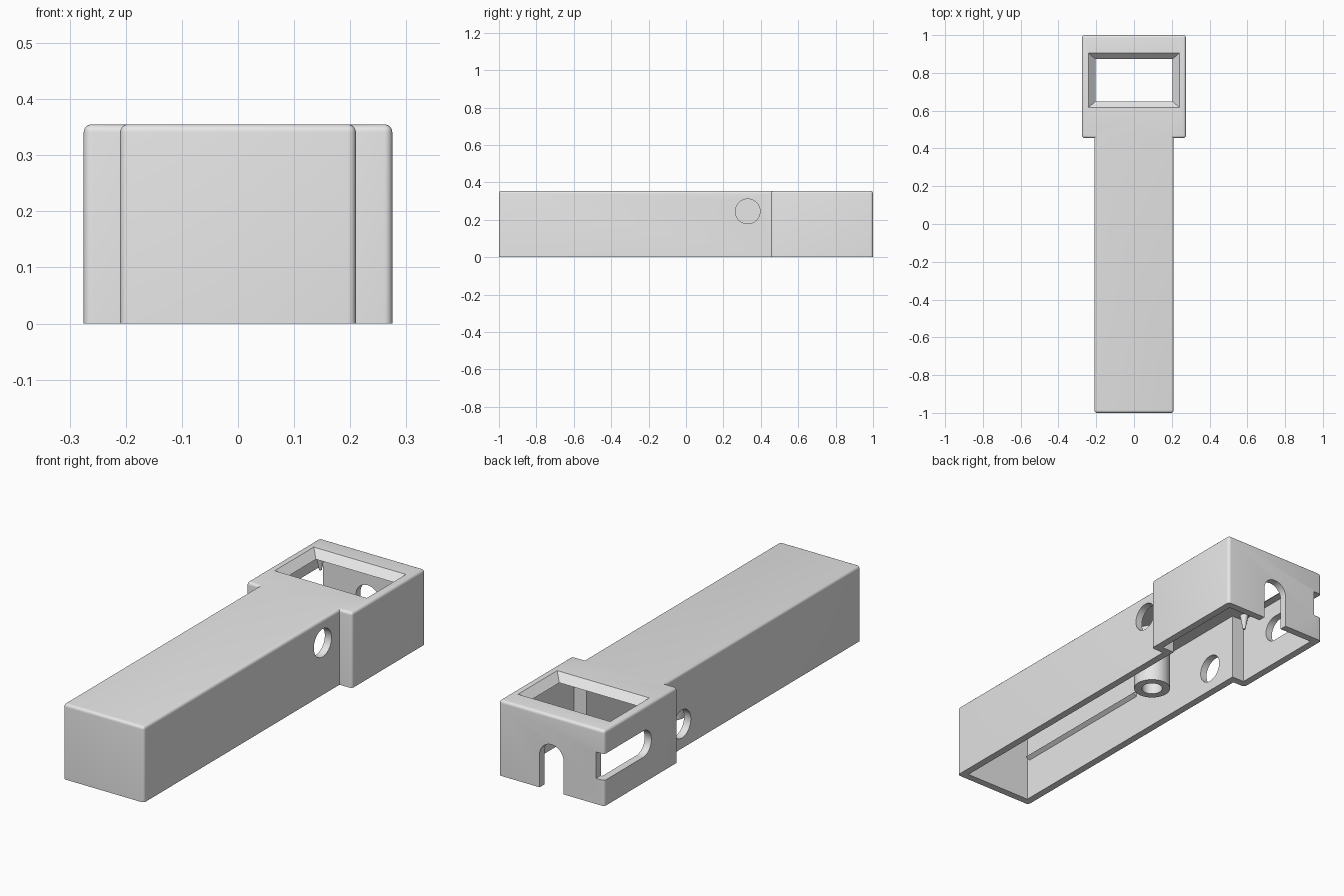
import bpy, bmesh, math
from mathutils import Matrix, Vector

cube = bpy.data.objects.get("Cube")
if cube:
    bpy.data.objects.remove(cube, do_unlink=True)

HEIGHT, WALL = 0.355, 0.035
CEILING = HEIGHT - WALL

grey = bpy.data.materials.new("plain grey")
grey.use_nodes = True
colour = (0.8, 0.8, 0.8, 1)
grey.diffuse_color = colour
grey.node_tree.nodes["Principled BSDF"].inputs["Base Color"].default_value = colour


def make_object(name, bm):
    bmesh.ops.recalc_face_normals(bm, faces=bm.faces)
    mesh = bpy.data.meshes.new(name)
    bm.to_mesh(mesh)
    bm.free()
    mesh.materials.append(grey)
    obj = bpy.data.objects.new(name, mesh)
    bpy.context.collection.objects.link(obj)
    return obj


def extrude(bm, points, offset):
    face = bm.faces.new([bm.verts.new(p) for p in points])
    new = bmesh.ops.extrude_face_region(bm, geom=[face])["geom"]
    bmesh.ops.translate(bm, vec=offset, verts=[v for v in new if isinstance(v, bmesh.types.BMVert)])


def case_solid(name, inset, z0, z1, rounding=0):
    """Narrow handle and wide head as one T-shaped block."""
    body, head = 0.21 - inset, 0.275 - inset
    right = [(body, -1 + inset), (body, 0.455 + inset), (head, 0.455 + inset), (head, 1 - inset)]
    outline = right + [(-x, y) for x, y in reversed(right)]
    bm = bmesh.new()
    extrude(bm, [(x, y, z0) for x, y in outline], (0, 0, z1 - z0))
    bmesh.ops.recalc_face_normals(bm, faces=bm.faces)
    if rounding:
        edges = [e for e in bm.edges
                 if e.is_convex and max(v.co.z for v in e.verts) > z0]
        bmesh.ops.bevel(bm, geom=edges, offset=rounding, segments=5,
                        profile=0.5, affect='EDGES', clamp_overlap=True)
    return make_object(name, bm)


def arc(radius, start, end, steps):
    angles = [math.radians(start + (end - start) * i / steps) for i in range(steps + 1)]
    return [(radius * math.cos(a), radius * math.sin(a)) for a in angles]


def prism(name, points, offset):
    bm = bmesh.new()
    extrude(bm, points, offset)
    return make_object(name, bm)


def cut(target, cutter):
    cutter.hide_render = True
    mod = target.modifiers.new("cut", 'BOOLEAN')
    mod.operation, mod.solver, mod.object = 'DIFFERENCE', 'EXACT', cutter
    bpy.context.view_layer.objects.active = target
    bpy.ops.object.modifier_apply(modifier=mod.name)
    bpy.data.objects.remove(cutter, do_unlink=True)


def smooth(obj):
    bpy.ops.object.select_all(action='DESELECT')
    obj.select_set(True)
    bpy.context.view_layer.objects.active = obj
    bpy.ops.object.shade_smooth_by_angle(angle=math.radians(30))


# Hollow case, open underneath
case = case_solid("case", 0, 0, HEIGHT, 0.014)
cut(case, case_solid("cavity_cutter", WALL, -0.1, CEILING))

# Display window with sloping sides
bm = bmesh.new()
bmesh.ops.create_cube(bm, size=1)
for v in bm.verts:
    top = v.co.z > 0
    grow = 0.02 if top else -0.02
    half_x = (0.24 if top else 0.205) + grow
    half_y = (0.145 if top else 0.112) + grow
    v.co = Vector((math.copysign(half_x, v.co.x),
                   0.761 + math.copysign(half_y, v.co.y),
                   HEIGHT + 0.02 if top else CEILING - 0.02))
cut(case, make_object("window_cutter", bm))

# Round side holes, one higher than the other
for side, z in ((1, 0.245), (-1, 0.115)):
    ring = [(side * 0.16, 0.33 + a, z + b) for a, b in arc(0.066, 0, 360, 48)[:-1]]
    cut(case, prism("hole_cutter", ring, (side * 0.08, 0, 0)))

# Arched cable notch in the back wall
arch = [(0.0625, -0.1)] + [(a, 0.155 + b) for a, b in arc(0.0625, 0, 180, 24)] + [(-0.0625, -0.1)]
cut(case, prism("arch_cutter", [(x, 0.9, z) for x, z in arch], (0, 0.2, 0)))

# Round-ended slot running out through the back corner
slot = [(1.1, 0.121)] + [(0.712 - b, 0.183 - a) for a, b in arc(0.062, 0, 180, 24)] + [(1.1, 0.245)]
cut(case, prism("slot_cutter", [(-0.232, y, z) for y, z in slot], (-0.1, 0, 0)))
smooth(case)

# Hollow screw post under the ceiling
post = prism("screw_post", [(a, 0.128 + b, 0.034) for a, b in arc(0.082, 0, 360, 48)[:-1]],
             (0, 0, CEILING - 0.024))
cut(post, prism("post_cutter", [(a, 0.128 + b, 0) for a, b in arc(0.047, 0, 360, 48)[:-1]],
                (0, 0, CEILING - 0.001)))
smooth(post)

# Retaining ridges on the handle walls
for side, label in ((1, "left"), (-1, "right")):
    profile = [(0.18, 0.195), (0.155, 0.21), (0.18, 0.225)]
    prism(label + "_ridge", [(side * x, -0.95, z) for x, z in profile], (0, 0.76, 0))

# Tapered pins at the head corners
for side, label in ((1, "left"), (-1, "right")):
    for y, place in ((0.525, "front"), (0.92, "back")):
        bm = bmesh.new()
        bmesh.ops.create_cone(bm, cap_ends=True, segments=24, radius1=0.006, radius2=0.02,
                              depth=0.075, matrix=Matrix.Translation((side * 0.215, y, CEILING - 0.0325)))
        smooth(make_object(f"{place}_{label}_pin", bm))
